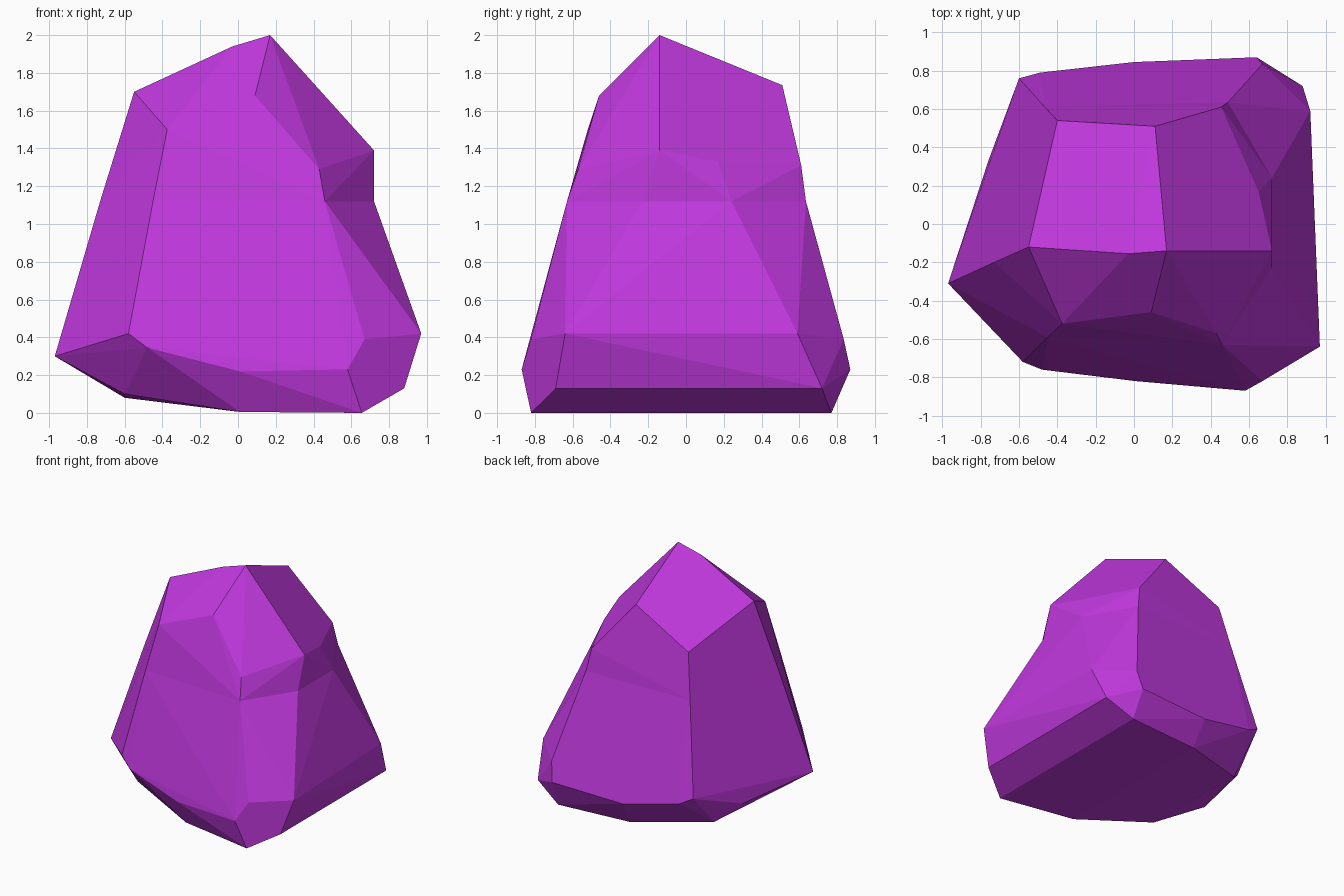
import bpy, bmesh, math

if "Cube" in bpy.data.objects:
    bpy.data.objects.remove(bpy.data.objects["Cube"])

CUT = 1.12  # height of the waist where crown and base meet

# Outline of the waist (x, y)
waist = [(.72, -.23), (.72, .24), (.49, .635), (-.465, .61),
         (-.73, -.20), (-.45, -.59), (.46, -.63)]

# Corners of the crown above the waist
crown = [(.17, -.14, 2.0), (-.03, -.155, 1.94), (-.55, -.12, 1.70),
         (-.375, -.52, 1.50), (0, -.43, 1.68), (.09, -.46, 1.68),
         (.43, -.57, 1.29), (.72, -.14, 1.39), (.65, .17, 1.33),
         (.455, .61, 1.31), (.11, .51, 1.735), (-.40, .54, 1.48)]

# Corners of the flared base below the waist
base = [(-.97, -.31, .30), (-.58, -.72, .42), (-.48, -.76, .345),
        (.01, -.82, .22), (.58, -.87, .23), (.67, -.82, .39),
        (.97, -.64, .42), (.92, .59, .42), (.67, .835, .39),
        (.64, .87, .23), (0, .845, .21), (-.49, .79, .32),
        (-.60, .76, .38), (-.76, .33, .22),
        (-.60, -.48, .10), (-.60, .48, .08), (.01, -.71, .005),
        (.01, .72, .005), (.655, -.82, 0), (.655, .77, 0),
        (.88, -.69, .13), (.88, .72, .13)]


def add_hull(bm, corners):
    """Chiselled convex block, left open at the waist."""
    verts = [bm.verts.new(c) for c in corners]
    verts += [bm.verts.new((x, y, CUT)) for x, y in waist]
    hull = bmesh.ops.convex_hull(bm, input=verts, use_existing_faces=False)
    junk = {e for e in hull["geom_interior"] + hull["geom_unused"]
            if isinstance(e, bmesh.types.BMVert)}
    bmesh.ops.delete(bm, geom=list(junk), context='VERTS')
    caps = [f for f in bm.faces if all(abs(v.co.z - CUT) < 1e-4 for v in f.verts)]
    bmesh.ops.delete(bm, geom=caps, context='FACES')


# Rock: crown and base welded at the waist
bm = bmesh.new()
add_hull(bm, crown)
add_hull(bm, base)
bmesh.ops.remove_doubles(bm, verts=bm.verts[:], dist=.001)
bmesh.ops.dissolve_limit(bm, angle_limit=math.radians(3),
                         verts=bm.verts[:], edges=bm.edges[:])
bmesh.ops.recalc_face_normals(bm, faces=bm.faces[:])

mesh = bpy.data.meshes.new("rock")
bm.to_mesh(mesh)
bm.free()
rock = bpy.data.objects.new("rock", mesh)
bpy.context.collection.objects.link(rock)

# Single purple colour
purple = bpy.data.materials.new("purple")
purple.diffuse_color = (.53, .04, .73, 1)
purple.use_nodes = True
purple.node_tree.nodes["Principled BSDF"].inputs["Base Color"].default_value = purple.diffuse_color
mesh.materials.append(purple)
